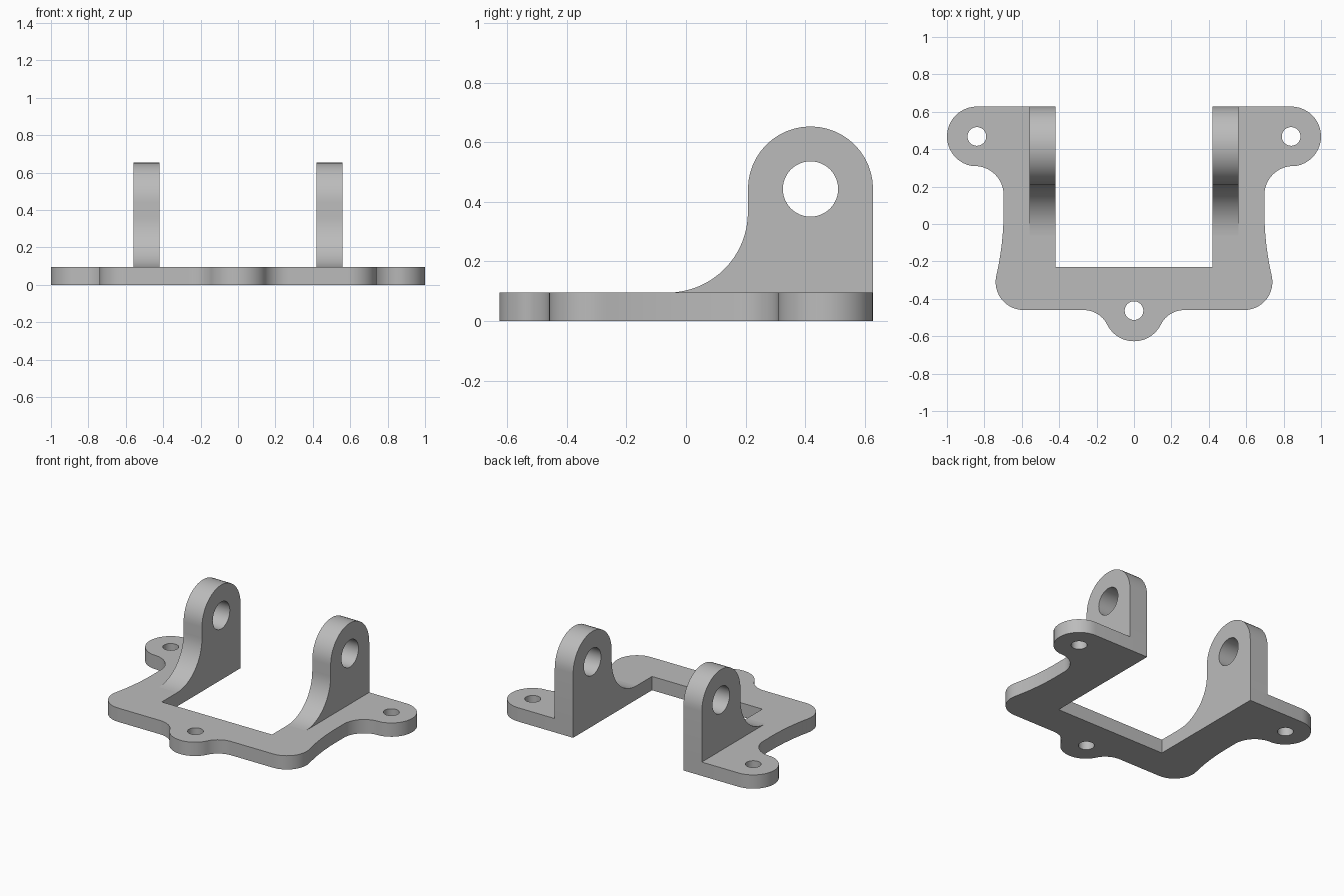
import bpy, bmesh
from math import sin, cos, pi, radians
from mathutils import Matrix, Vector

cube = bpy.data.objects.get("Cube")
if cube:
    bpy.data.objects.remove(cube)

grey = bpy.data.materials.new("plain grey")
grey.use_nodes = True
grey.diffuse_color = (0.5, 0.5, 0.5, 1)
grey.node_tree.nodes["Principled BSDF"].inputs["Base Color"].default_value = (0.5, 0.5, 0.5, 1)

THICK = 0.095    # plate thickness
BACK = 0.628     # rear edge
INNER, OUTER = 0.42, 0.56   # lug sides


def arc(cx, cy, r, start, end, n=12):
    """Points along an arc, angles in degrees."""
    return [(cx + r * cos(radians(start + (end - start) * i / n)),
             cy + r * sin(radians(start + (end - start) * i / n))) for i in range(n + 1)]


def slab(name, outline, holes, depth, matrix):
    """Fill an outline with holes and extrude it along its normal."""
    bm = bmesh.new()
    for loop in [outline] + holes:
        verts = [bm.verts.new((x, y, 0)) for x, y in loop]
        for a, b in zip(verts, verts[1:] + verts[:1]):
            bm.edges.new((a, b))
    bmesh.ops.triangle_fill(bm, edges=bm.edges[:], use_beauty=True, normal=Vector((0, 0, 1)))
    top = bmesh.ops.extrude_face_region(bm, geom=bm.faces[:])["geom"]
    bmesh.ops.translate(bm, vec=(0, 0, depth),
                        verts=[v for v in top if isinstance(v, bmesh.types.BMVert)])
    bmesh.ops.transform(bm, matrix=matrix, verts=bm.verts[:])
    bmesh.ops.recalc_face_normals(bm, faces=bm.faces[:])
    mesh = bpy.data.meshes.new(name)
    bm.to_mesh(mesh)
    bm.free()
    mesh.materials.append(grey)
    obj = bpy.data.objects.new(name, mesh)
    bpy.context.collection.objects.link(obj)
    bpy.ops.object.select_all(action='DESELECT')
    obj.select_set(True)
    bpy.context.view_layer.objects.active = obj
    bpy.ops.object.shade_smooth_by_angle(angle=radians(30))
    return obj


def circle(cx, cy, r, n=32):
    return arc(cx, cy, r, 0, 360, n)[:-1]


# Base plate: half outline from the front tab round to the inner cut-out, then mirrored
half = (arc(0, -0.467, 0.16, -90, -27)
        + arc(0.27, -0.603, 0.143, 153, 90)[1:]          # tab fillet
        + arc(0.59, -0.31, 0.15, -90, 12.9)              # front corner
        + arc(2.247, 0.07, 1.55, 192.9, 180)[1:]         # waisted side
        + arc(0.852, 0.155, 0.155, 180, 92.2)            # ear fillet
        + arc(0.84, 0.468, 0.16, -87.8, 90, 20)[1:]      # ear
        + [(INNER, BACK), (INNER, -0.23)])
outline = half + [(-x, y) for x, y in reversed(half[1:])]
screw_holes = [circle(0, -0.463, 0.05), circle(0.84, 0.468, 0.05), circle(-0.84, 0.468, 0.05)]
slab("base_plate", outline, screw_holes, THICK, Matrix.Identity(4))

# Upright lugs: round eye with a sweeping fillet down to the plate
R = 0.21
eye_y, eye_z = BACK - R, 0.443
side = ([(BACK, THICK)] + arc(eye_y, eye_z, R, 0, 180, 24)
        + arc(eye_y - R - 0.27, THICK + 0.27, 0.27, 0, -90, 16))
# profile x, y, depth -> world y, z, x
for name, x in (("left_lug", INNER), ("right_lug", -OUTER)):
    stand = Matrix(((0, 0, 1, x), (1, 0, 0, 0), (0, 1, 0, 0), (0, 0, 0, 1)))
    slab(name, side, [circle(eye_y, eye_z, 0.093)], OUTER - INNER, stand)
